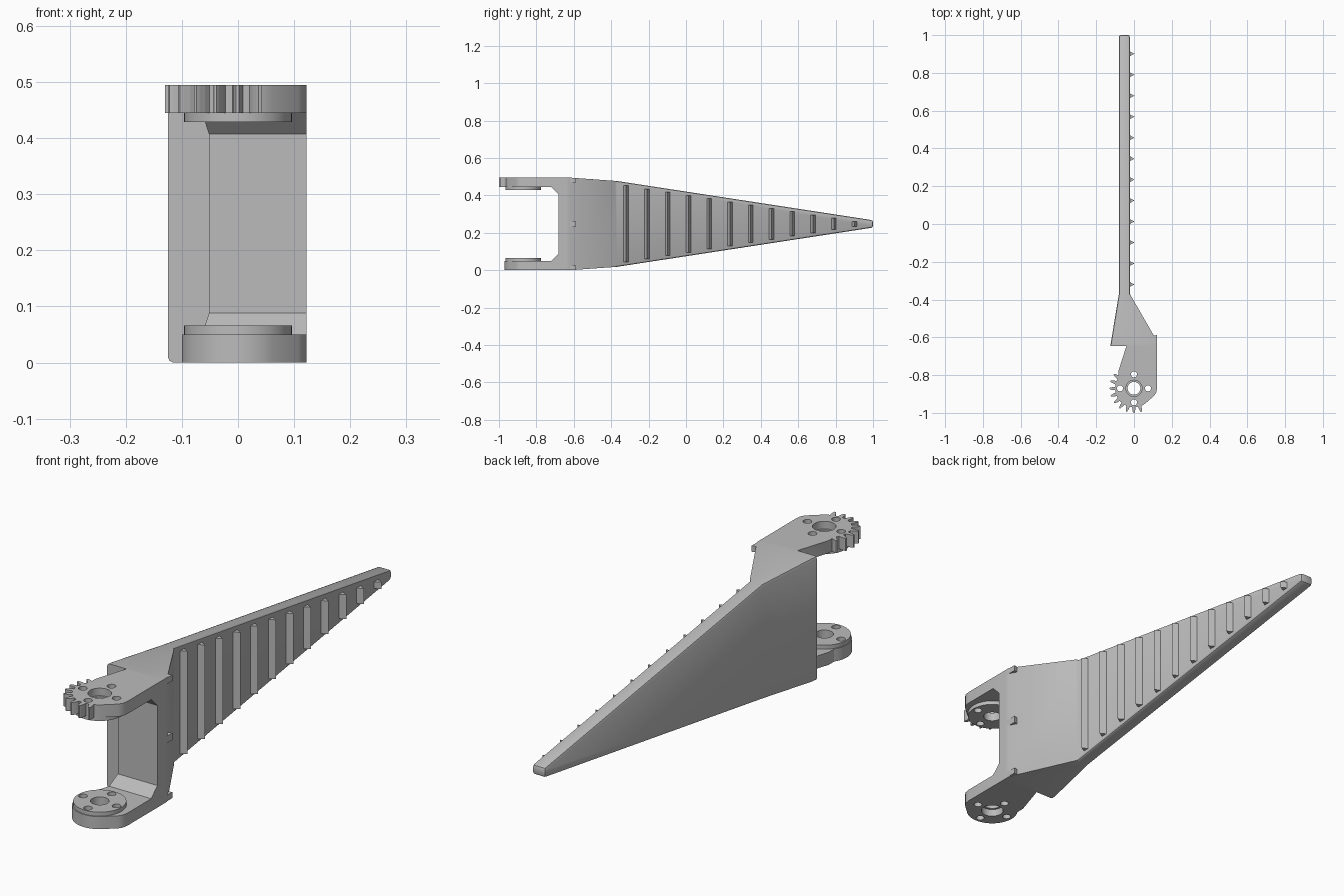
import bpy, bmesh
from math import sin, cos, radians
from mathutils import Vector, Matrix

if "Cube" in bpy.data.objects:
    bpy.data.objects.remove(bpy.data.objects["Cube"], do_unlink=True)

H = 0.495                      # overall height
PIVOT = Vector((0, -0.87, 0))  # hinge axis

grey = bpy.data.materials.new("plain grey")
grey.use_nodes = True
grey.diffuse_color = (0.5, 0.5, 0.5, 1)
grey.node_tree.nodes["Principled BSDF"].inputs["Base Color"].default_value = (0.5, 0.5, 0.5, 1)


def finish(name, bm):
    bmesh.ops.recalc_face_normals(bm, faces=bm.faces)
    mesh = bpy.data.meshes.new(name)
    bm.to_mesh(mesh)
    bm.free()
    mesh.materials.append(grey)
    ob = bpy.data.objects.new(name, mesh)
    bpy.context.collection.objects.link(ob)
    return ob


def prism(bm, points, offset):
    """Extrude a closed loop of 3D points by an offset vector."""
    face = bm.faces.new([bm.verts.new(p) for p in points])
    ext = bmesh.ops.extrude_face_region(bm, geom=[face])["geom"]
    verts = [g for g in ext if isinstance(g, bmesh.types.BMVert)]
    bmesh.ops.translate(bm, verts=verts, vec=offset)


def polar(r, deg, z=0):
    a = radians(deg)
    return PIVOT + Vector((r * cos(a), r * sin(a), z))


def cylinder(bm, centre, r, z0, z1, n=32):
    bmesh.ops.create_cone(bm, cap_ends=True, segments=n, radius1=r, radius2=r, depth=z1 - z0,
                          matrix=Matrix.Translation((centre.x, centre.y, (z0 + z1) / 2)))


def cut(ob, cutter):
    bpy.context.view_layer.objects.active = ob
    mod = ob.modifiers.new("cut", 'BOOLEAN')
    mod.operation, mod.solver, mod.object = 'DIFFERENCE', 'EXACT', cutter
    bpy.ops.object.modifier_apply(modifier=mod.name)


def smooth(ob):
    bpy.ops.object.select_all(action='DESELECT')
    ob.select_set(True)
    bpy.context.view_layer.objects.active = ob
    bpy.ops.object.shade_smooth_by_angle(angle=radians(30))


# Tapered finger: rings of y, x range and bottom height
bm = bmesh.new()
rings = []
for y, x0, x1, z in [(1, -0.08, -0.022, 0.228), (-0.37, -0.08, -0.022, 0.018),
                     (-0.62, -0.121, 0.122, 0), (-0.645, -0.125, 0.122, 0)]:
    rings.append([bm.verts.new(p) for p in
                  [(x0, y, z), (x1, y, z), (x1, y, H - z), (x0, y, H - z)]])
for a, b in zip(rings, rings[1:]):
    for i in range(4):
        j = (i + 1) % 4
        bm.faces.new((a[i], a[j], b[j], b[i]))
bm.faces.new(rings[0])
bm.faces.new(rings[-1])
rounded = []
for e in bm.edges:
    ya, yb = (v.co.y for v in e.verts)
    along = abs(ya - yb) > 0.01
    outer = min(ya, yb) > -0.4 or max(v.co.x for v in e.verts) < -0.05
    if (along and outer) or min(ya, yb) > 0.9:
        rounded.append(e)
bmesh.ops.bevel(bm, geom=rounded, offset=0.01, segments=2, profile=0.5, affect='EDGES')
smooth(finish("finger", bm))

# Grip ribs, shorter toward the tip
bm = bmesh.new()
for i in range(12):
    y = -0.32 + 0.111 * i
    half = 0.205 - 0.0174 * i
    prism(bm, [(-0.024, y - 0.014, H / 2 - half), (0.002, y, H / 2 - half),
               (-0.024, y + 0.014, H / 2 - half)], (0, 0, 2 * half))
finish("grip_ribs", bm)

# Fork: hinge outline, slotted through from the side
bm = bmesh.new()
outline = [Vector(p) for p in [(0.122, -0.645, 0), (-0.04, -0.645, 0), (-0.083, -0.78, 0)]]
outline += [polar(0.1, a) for a in range(146, 313, 6)]
outline += [Vector(p) for p in [(0.108, -0.908, 0), (0.118, -0.893, 0), (0.122, -0.87, 0)]]
prism(bm, outline, (0, 0, H))
fork = finish("hinge_fork", bm)

bm = bmesh.new()
prism(bm, [(-0.3, y, z) for y, z in [(-1.2, 0.05), (-0.72, 0.05), (-0.682, 0.088),
                                     (-0.682, H - 0.088), (-0.72, H - 0.05), (-1.2, H - 0.05)]],
      (0.6, 0, 0))
slot = finish("slot_cutter", bm)

# Raised bosses on the inner faces
bm = bmesh.new()
cylinder(bm, PIVOT, 0.096, 0.05, 0.066, 48)
cylinder(bm, PIVOT, 0.096, H - 0.066, H - 0.05, 48)
bosses = finish("hinge_bosses", bm)

# Axle bore, screw holes and outer counterbores
bm = bmesh.new()
cylinder(bm, PIVOT, 0.034, -0.1, H + 0.1)
for a in range(0, 360, 90):
    cylinder(bm, polar(0.074, a), 0.016, -0.1, H + 0.1, 20)
bores = finish("bore_cutter", bm)
bm = bmesh.new()
cylinder(bm, PIVOT, 0.043, -0.1, 0.03)
cylinder(bm, PIVOT, 0.043, H - 0.03, H + 0.1)
counterbores = finish("counterbore_cutter", bm)

cut(fork, slot)
cut(fork, bores)
cut(fork, counterbores)
cut(bosses, bores)
for helper in (slot, bores, counterbores):
    bpy.data.objects.remove(helper, do_unlink=True)
smooth(fork)
smooth(bosses)

# Gear teeth around the upper hinge plate
bm = bmesh.new()
for i in range(9):
    a = 145 + 17.8 * i
    shape = [(0.098, -5.5), (0.112, -4.2), (0.124, -2.4), (0.13, -1.2),
             (0.13, 1.2), (0.124, 2.4), (0.112, 4.2), (0.098, 5.5)]
    prism(bm, [polar(r, a + d, H - 0.05) for r, d in shape], (0, 0, 0.05))
finish("gear_teeth", bm)

# Small snap tabs on the outer corner
bm = bmesh.new()
for z, h in [(0.002, 0.024), (H / 2 - 0.014, 0.028), (H - 0.026, 0.024)]:
    prism(bm, [(0.104, -0.592, z), (0.122, -0.588, z), (0.122, -0.64, z), (0.1, -0.64, z)],
          (0, 0, h))
finish("snap_tabs", bm)
